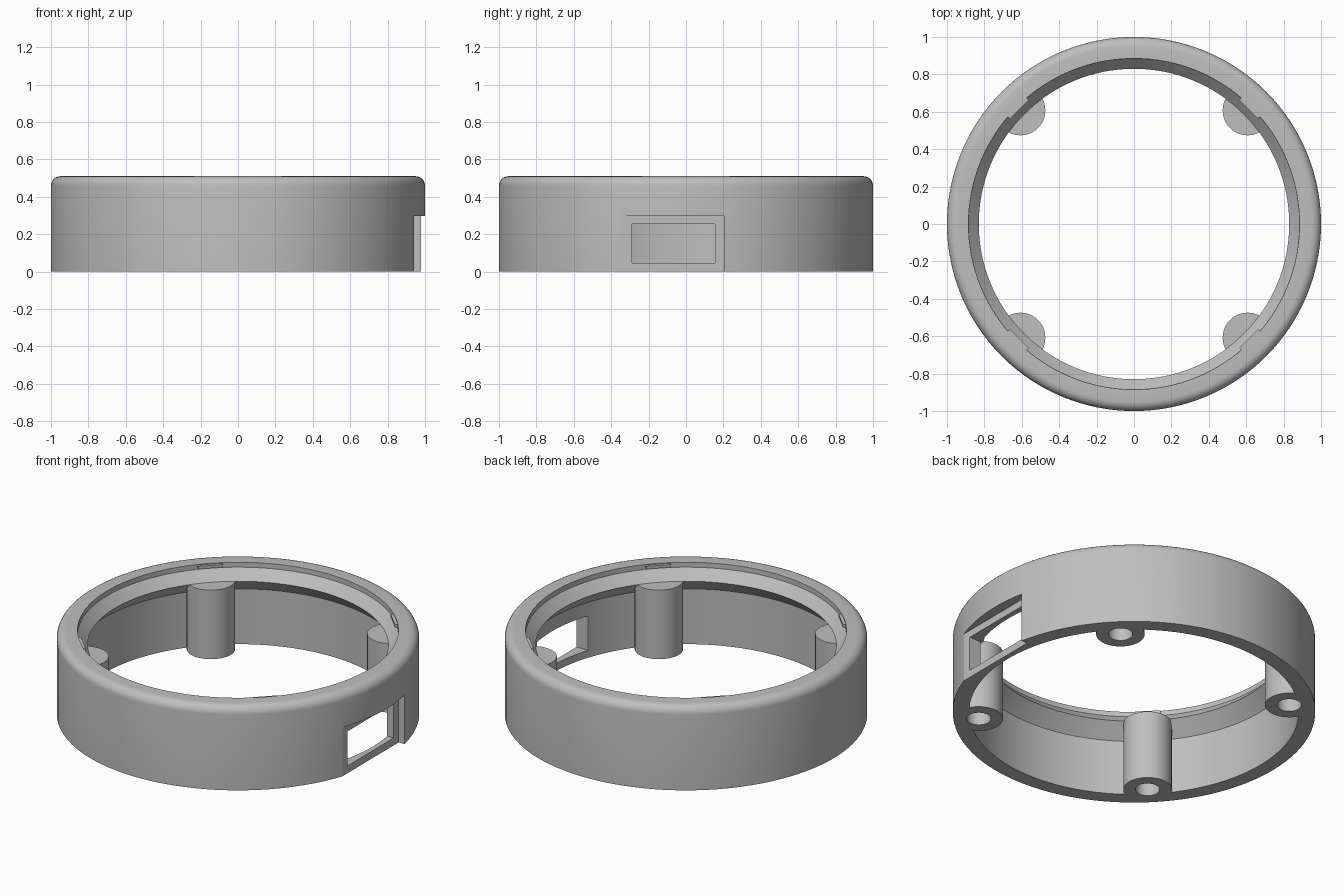
import bpy, bmesh
from math import cos, sin, pi, radians
from mathutils import Matrix

cube = bpy.data.objects.get("Cube")
if cube:
    bpy.data.objects.remove(cube, do_unlink=True)

grey = bpy.data.materials.new("plain grey")
grey.use_nodes = True
colour = (0.52, 0.52, 0.52, 1)
grey.diffuse_color = colour
grey.node_tree.nodes["Principled BSDF"].inputs["Base Color"].default_value = colour


def finish(name, bm):
    bmesh.ops.recalc_face_normals(bm, faces=bm.faces)
    mesh = bpy.data.meshes.new(name)
    bm.to_mesh(mesh)
    bm.free()
    mesh.materials.append(grey)
    obj = bpy.data.objects.new(name, mesh)
    bpy.context.scene.collection.objects.link(obj)
    return obj


def lathe(name, profile, steps):
    bm = bmesh.new()
    verts = [bm.verts.new((r, 0, z)) for r, z in profile]
    edges = [bm.edges.new((v, verts[i - 1])) for i, v in enumerate(verts)]
    bmesh.ops.spin(bm, geom=verts + edges, cent=(0, 0, 0), axis=(0, 0, 1),
                   angle=2 * pi, steps=steps)
    bmesh.ops.remove_doubles(bm, verts=bm.verts, dist=0.0001)
    return finish(name, bm)


def cylinder(name, x, y, radius, z0, z1):
    bm = bmesh.new()
    bmesh.ops.create_cone(bm, cap_ends=True, segments=48, radius1=radius,
                          radius2=radius, depth=z1 - z0,
                          matrix=Matrix.Translation((x, y, (z0 + z1) / 2)))
    return finish(name, bm)


def box(name, low, high, turn=0):
    size = [b - a for a, b in zip(low, high)]
    mid = [(a + b) / 2 for a, b in zip(low, high)]
    bm = bmesh.new()
    bmesh.ops.create_cube(bm, size=1, matrix=Matrix.Rotation(turn, 4, 'Z')
                          @ Matrix.Translation(mid) @ Matrix.Diagonal((*size, 1)))
    return finish(name, bm)


def combine(target, tool, operation):
    mod = target.modifiers.new(operation, 'BOOLEAN')
    mod.operation, mod.object, mod.solver = operation, tool, 'EXACT'
    bpy.context.view_layer.update()
    result = target.evaluated_get(bpy.context.evaluated_depsgraph_get())
    mesh = bpy.data.meshes.new_from_object(result)
    target.modifiers.clear()
    target.data = mesh
    bpy.data.objects.remove(tool, do_unlink=True)


# Ring wall with rounded top edge, stepped seat and chamfered inner lip
fillet = [(0.95 + 0.05 * cos(a), 0.46 + 0.05 * sin(a))
          for a in (radians(15 * i) for i in range(7))]
ring = lathe("ring_housing", [(0.91, 0), (1, 0)] + fillet +
             [(0.885, 0.51), (0.885, 0.48), (0.83, 0.42), (0.91, 0.337)], 128)

# Four screw posts with blind holes, and four small snap tabs
corners = [(sx, sy) for sx in (-1, 1) for sy in (-1, 1)]
for sx, sy in corners:
    combine(ring, cylinder("screw_post", sx * 0.608, sy * 0.608, 0.134, 0, 0.42), 'UNION')
for sx, sy in corners:
    combine(ring, cylinder("screw_hole", sx * 0.608, sy * 0.608, 0.067, -0.1, 0.32), 'DIFFERENCE')
for i in range(4):
    combine(ring, box("snap_tab", (0.867, -0.07, 0.488), (0.91, 0.07, 0.505),
                      radians(45 + 90 * i)), 'UNION')

# Flat recess in the side wall and the window through it
combine(ring, box("side_recess", (0.94, -0.338, -0.1), (1.2, 0.203, 0.298)), 'DIFFERENCE')
combine(ring, box("side_window", (0.7, -0.29, 0.045), (1.2, 0.155, 0.255)), 'DIFFERENCE')

# Smooth shading with crisp edges
bpy.ops.object.select_all(action='DESELECT')
ring.select_set(True)
bpy.context.view_layer.objects.active = ring
bpy.ops.object.shade_smooth_by_angle(angle=radians(30))
